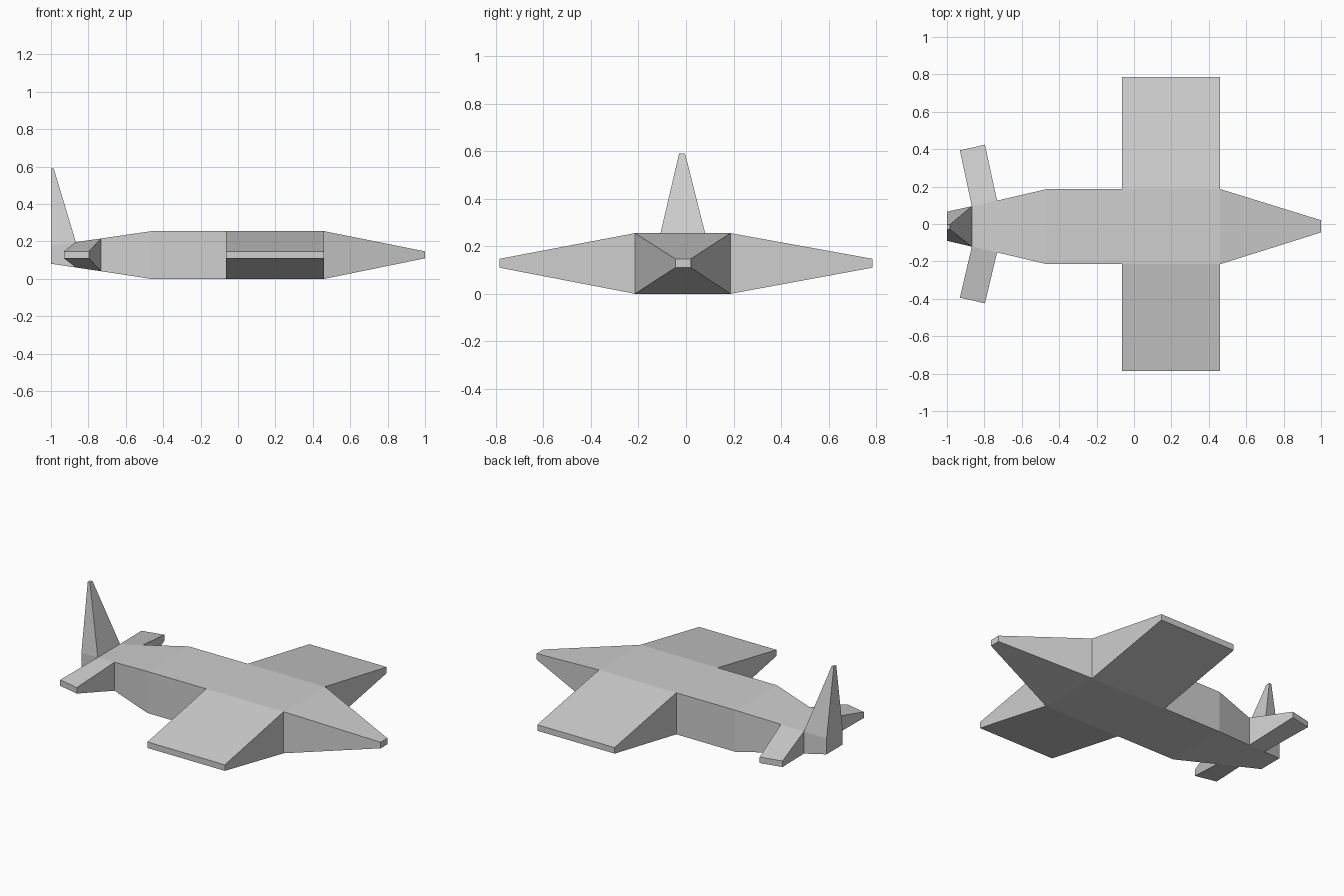
import bpy
import bmesh

cube = bpy.data.objects.get("Cube")
if cube:
    bpy.data.objects.remove(cube, do_unlink=True)

grey = bpy.data.materials.new("plain grey")
grey.use_nodes = True
colour = (0.62, 0.62, 0.62, 1)
grey.diffuse_color = colour
grey.node_tree.nodes["Principled BSDF"].inputs["Base Color"].default_value = colour


def loft(name, rings, caps, open_sides=()):
    """Join four-cornered rings; open_sides holds (span, side) pairs left open for attached parts."""
    bm = bmesh.new()
    rows = [[bm.verts.new(p) for p in ring] for ring in rings]
    for span, (a, b) in enumerate(zip(rows, rows[1:])):
        for i in range(4):
            if (span, i) not in open_sides:
                j = (i + 1) % 4
                bm.faces.new((a[i], a[j], b[j], b[i]))
    for end in caps:
        bm.faces.new(rows[end])
    bmesh.ops.recalc_face_normals(bm, faces=bm.faces)
    mesh = bpy.data.meshes.new(name)
    bm.to_mesh(mesh)
    bm.free()
    mesh.materials.append(grey)
    obj = bpy.data.objects.new(name, mesh)
    bpy.context.collection.objects.link(obj)


def section(x, y0, y1, z0, z1):
    return [(x, y0, z0), (x, y1, z0), (x, y1, z1), (x, y0, z1)]


# Fuselage from nose to tail, sides: 0 bottom, 1 left, 2 top, 3 right
body = [
    section(1.0, -0.045, 0.02, 0.11, 0.147),
    section(0.46, -0.215, 0.187, 0.0, 0.255),
    section(-0.065, -0.215, 0.187, 0.0, 0.255),
    section(-0.465, -0.215, 0.187, 0.0, 0.255),
    section(-0.732, -0.152, 0.125, 0.041, 0.216),
    section(-0.867, -0.121, 0.095, 0.061, 0.197),
    section(-1.0, -0.09, 0.066, 0.081, 0.178),
]
WING, TAIL, FIN = 1, 4, 5
loft("fuselage", body, (0, -1),
     {(WING, 1), (WING, 3), (TAIL, 1), (TAIL, 3), (FIN, 2)})


def side_root(span, left):
    """Corners of the open fuselage side that a wing grows from."""
    a, b = body[span], body[span + 1]
    low, high = (1, 2) if left else (0, 3)
    return [a[low], a[high], b[high], b[low]]


# Main wings and tailplanes, tapering to thin tips
for side, sign in (("left", 1), ("right", -1)):
    for name, span, lead, trail in (
        ("wing", WING, (0.46, 0.785), (-0.065, 0.785)),
        ("tailplane", TAIL, (-0.797, 0.424), (-0.931, 0.394)),
    ):
        tip = [(x, y * sign, z) for (x, y), z in
               ((lead, 0.11), (lead, 0.147), (trail, 0.147), (trail, 0.11))]
        loft(f"{side}_{name}", [side_root(span, sign > 0), tip], (-1,))

# Upright tail fin
front, rear = body[FIN], body[FIN + 1]
fin_root = [front[3], front[2], rear[2], rear[3]]
fin_tip = [(-0.985, -0.029, 0.59), (-0.985, -0.004, 0.59),
           (-1.0, -0.004, 0.59), (-1.0, -0.029, 0.59)]
loft("tail_fin", [fin_root, fin_tip], (-1,))
